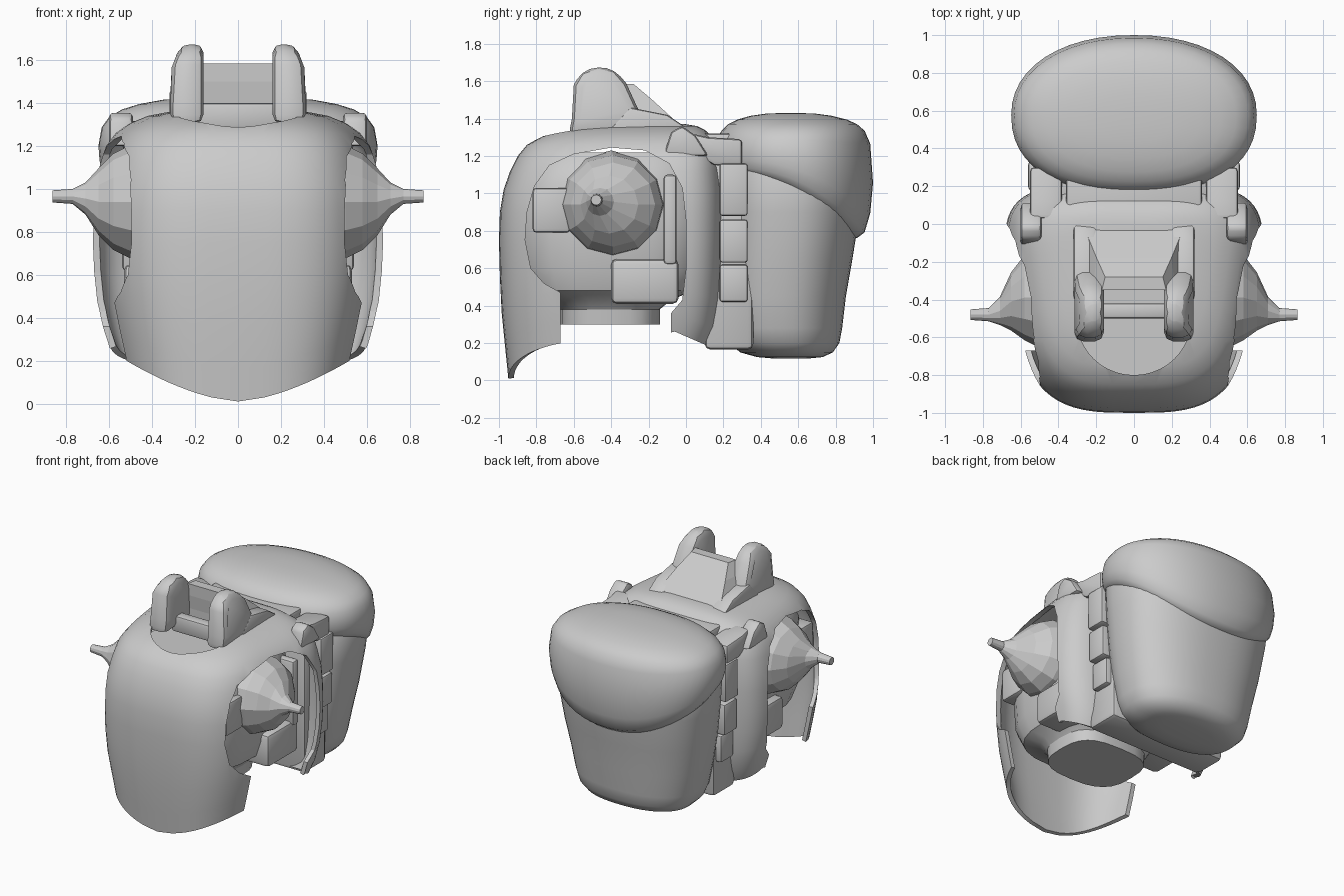
import bpy, bmesh, math
from mathutils import Vector


def make(name, verts, faces, smooth=None):
    me = bpy.data.meshes.new(name)
    me.from_pydata([tuple(v) for v in verts], [], faces)
    ob = bpy.data.objects.new(name, me)
    bpy.context.collection.objects.link(ob)
    if smooth:
        finish(ob, smooth)
    return ob


def finish(ob, angle=35):
    bpy.ops.object.select_all(action='DESELECT')
    ob.select_set(True)
    bpy.context.view_layer.objects.active = ob
    for m in list(ob.modifiers):
        bpy.ops.object.modifier_apply(modifier=m.name)
    bpy.ops.object.shade_smooth_by_angle(angle=math.radians(angle))


def skin(rings, bottom=True, top=True):
    n = len(rings[0])
    verts = [v for r in rings for v in r]
    faces = [(k*n+i, k*n+(i+1) % n, (k+1)*n+(i+1) % n, (k+1)*n+i)
             for k in range(len(rings)-1) for i in range(n)]
    if bottom:
        faces.append(tuple(reversed(range(n))))
    if top:
        faces.append(tuple(range(len(verts)-n, len(verts))))
    return verts, faces


def sgnpow(v, p):
    return math.copysign(abs(v)**p, v)


# Stack of superellipse rings given as (z, front y, back y, half width)
def loft(name, rows, nf=2.4, nb=2.4, skew=0.0, zmap=None, seg=48, bottom=True, smooth=35):
    rings = []
    for z, yf, yb, rx in rows:
        ring = []
        for i in range(seg):
            a = 2*math.pi*i/seg
            c, s = math.cos(a), math.sin(a)
            p = 2/(nb if s > 0 else nf)
            x, yn = rx*sgnpow(c, p), sgnpow(s, p)
            x *= 1 + skew*yn
            y = (yf+yb)/2 + yn*(yb-yf)/2
            ring.append((x, y, zmap(x, y, z) if zmap else z))
        rings.append(ring)
    return make(name, *skin(rings, bottom), smooth)


# Side-view outline pushed along x
def prism(name, yz, x0, x1, bevel=0.0):
    area = sum(a[0]*b[1]-b[0]*a[1] for a, b in zip(yz, yz[1:]+yz[:1]))
    if area < 0:
        yz = yz[::-1]
    ob = make(name, *skin([[(x, y, z) for y, z in yz] for x in (x0, x1)]))
    if bevel:
        m = ob.modifiers.new("bevel", 'BEVEL')
        m.width, m.segments = bevel, 2
        finish(ob)
    return ob


def box(name, x0, x1, y0, y1, z0, z1, bevel=0.0):
    return prism(name, [(y0, z0), (y1, z0), (y1, z1), (y0, z1)], x0, x1, bevel)


def mirrored(ob):
    ob.modifiers.new("mirror", 'MIRROR')
    return ob


def cut(ob, cutter):
    m = ob.modifiers.new("cut", 'BOOLEAN')
    m.operation, m.object, m.solver = 'DIFFERENCE', cutter, 'EXACT'
    cutter.hide_render = True
    cutter.hide_set(True)


# Torso shell with a pointed front hem
def hem(x, y, z):
    if y < -0.45:
        zb = 0.01 + 0.22*min(1, abs(x)/0.57)**1.6
    elif y > -0.08:
        zb = 0.27 - 0.1*(y+0.08)/0.23
    else:
        zb = 0.25
    return z + zb*max(0, 1-z/0.75)


shell = loft("torso_shell", [
    (0.0, -0.95, 0.14, 0.57), (0.15, -0.965, 0.18, 0.6), (0.35, -0.985, 0.20, 0.63),
    (0.55, -0.995, 0.21, 0.645), (0.75, -1.0, 0.215, 0.65), (0.9, -0.995, 0.215, 0.645),
    (1.02, -0.975, 0.21, 0.635), (1.12, -0.94, 0.20, 0.61), (1.2, -0.9, 0.19, 0.585),
    (1.26, -0.85, 0.17, 0.54), (1.305, -0.77, 0.14, 0.48), (1.34, -0.66, 0.1, 0.4),
    (1.36, -0.52, 0.06, 0.3), (1.37, -0.4, 0.0, 0.16)],
    nf=3.3, nb=4.2, skew=0.13, zmap=hem, seg=64, bottom=False, smooth=None)
sol = shell.modifiers.new("thickness", 'SOLIDIFY')
sol.thickness, sol.offset = 0.03, -1

# Openings for arms and neck
arm_cut = prism("arm_opening_cutter", [
    (-0.67, -0.2), (-0.67, 0.47), (-0.76, 0.52), (-0.83, 0.6), (-0.86, 0.75), (-0.85, 0.9),
    (-0.81, 1.04), (-0.73, 1.15), (-0.6, 1.21), (-0.4, 1.245), (-0.22, 1.23), (-0.09, 1.16),
    (-0.02, 1.03), (0.0, 0.85), (0.0, 0.6), (-0.02, 0.43), (-0.08, 0.36), (-0.08, -0.2)], -1, 1)
neck_cut = loft("neck_opening_cutter", [(1.1, -0.8, -0.22, 0.3), (1.6, -0.8, -0.22, 0.3)],
                2, 2, seg=40, smooth=None)
cut(shell, arm_cut)
cut(shell, neck_cut)
finish(shell, 30)

# Inner body: oval waist flaring out to fill the shell
loft("inner_body", [
    (0.3, -0.67, -0.14, 0.31), (0.38, -0.67, -0.14, 0.32), (0.43, -0.72, -0.08, 0.36),
    (0.48, -0.86, 0.04, 0.43), (0.6, -0.92, 0.12, 0.47), (0.85, -0.94, 0.15, 0.48),
    (1.05, -0.92, 0.14, 0.47), (1.15, -0.87, 0.12, 0.44), (1.22, -0.8, 0.08, 0.38)],
    nf=2.8, nb=3, seg=24, smooth=25)

# Faceted shoulder joints with pegs
rings = [[(x, cy+r*math.cos(2*math.pi*i/12), cz+r*math.sin(2*math.pi*i/12)) for i in range(12)]
         for x, cy, cz, r in [(0.35, -0.4, 0.94, 0.29), (0.5, -0.39, 0.94, 0.265),
                              (0.58, -0.39, 0.94, 0.225), (0.65, -0.41, 0.94, 0.155),
                              (0.71, -0.46, 0.955, 0.075), (0.77, -0.48, 0.965, 0.035),
                              (0.865, -0.48, 0.965, 0.028)]]
mirrored(make("shoulder_joint", *skin(rings)))

# Details seen inside the arm openings
mirrored(box("side_panel", 0.3, 0.48, -0.82, -0.62, 0.79, 1.03, 0.02))
mirrored(box("hip_block", 0.25, 0.53, -0.4, -0.04, 0.41, 0.65, 0.03))
mirrored(box("rear_post", 0.35, 0.54, -0.12, -0.05, 0.62, 1.1, 0.02))

# Collar lugs beside the neck opening, leaning outward lower down
lug = [(-0.63, 1.3), (-0.61, 1.4), (-0.6, 1.58), (-0.56, 1.65), (-0.47, 1.68), (-0.38, 1.66),
       (-0.32, 1.59), (-0.26, 1.46), (-0.2, 1.33)]
lug_ob = prism("collar_lug", lug, 0.16, 0.315, 0.045)
for v in lug_ob.data.vertices:
    v.co.x -= 0.05*max(0, v.co.z-1.55)*(v.co.x > 0.24)/0.13
mirrored(lug_ob)

# Sloped collar behind the neck with its cross bar
rows = [(1.34, -0.34, 0.0, 0.3), (1.4, -0.34, -0.07, 0.27), (1.5, -0.35, -0.18, 0.22),
        (1.585, -0.35, -0.28, 0.17)]
make("collar_ramp", *skin([[(-w, y0, z), (w, y0, z), (w*0.9, y1, z), (-w*0.9, y1, z)]
                           for z, y0, y1, w in rows]))
box("neck_bar", -0.2, 0.2, -0.5, -0.42, 1.28, 1.4, 0.015)
mirrored(prism("collar_foot", [(-0.45, 1.3), (-0.3, 1.46), (-0.1, 1.42), (0.02, 1.34)],
               0.2, 0.32, 0.015))

# Shoulder strap lugs and brackets
mirrored(prism("strap_lug", [(-0.12, 1.2), (-0.08, 1.33), (-0.02, 1.36), (0.05, 1.31),
                             (0.12, 1.2)], 0.49, 0.6, 0.02))
mirrored(prism("strap_bracket", [(0.03, 1.22), (0.03, 1.32), (0.12, 1.3), (0.3, 1.29),
                                 (0.3, 1.15), (0.15, 1.15)], 0.38, 0.55, 0.02))
box("pack_bridge", -0.36, 0.36, -0.05, 0.32, 1.2, 1.32, 0.02)
box("pack_mount", -0.48, 0.48, 0.1, 0.36, 0.165, 1.25, 0.03)
for i, (z0, z1, w) in enumerate([(0.42, 0.62, 0.52), (0.63, 0.86, 0.55), (0.88, 1.16, 0.56)]):
    mirrored(box(f"mount_clip_{i+1}", 0.4, w, 0.18, 0.33, z0, z1, 0.015))

# Backpack body
loft("backpack_body", [
    (0.118, 0.46, 0.66, 0.2), (0.125, 0.38, 0.73, 0.31), (0.15, 0.29, 0.785, 0.4),
    (0.2, 0.23, 0.82, 0.45), (0.28, 0.2, 0.835, 0.48), (0.45, 0.185, 0.855, 0.515),
    (0.65, 0.18, 0.89, 0.555), (0.9, 0.18, 0.93, 0.59), (1.15, 0.18, 0.95, 0.61),
    (1.25, 0.25, 0.9, 0.55)], 2.5, 2.3, smooth=40)


# Domed backpack lid that hangs lower at the rear
def droop(x, y, z):
    w = min(1, max(0, (1.3-z)/0.2))
    return z - 0.5*w*(max(0, y-0.2)/0.8)**2.4


loft("backpack_lid", [
    (1.1, 0.22, 0.88, 0.57), (1.115, 0.18, 0.915, 0.605), (1.14, 0.165, 0.955, 0.63),
    (1.18, 0.155, 0.985, 0.645), (1.23, 0.155, 1.0, 0.65), (1.29, 0.165, 0.985, 0.635),
    (1.335, 0.19, 0.955, 0.6), (1.37, 0.225, 0.915, 0.54), (1.395, 0.275, 0.86, 0.46),
    (1.415, 0.345, 0.78, 0.35), (1.427, 0.43, 0.69, 0.2), (1.43, 0.52, 0.6, 0.07)],
    2.3, 2.15, zmap=droop, smooth=40)
